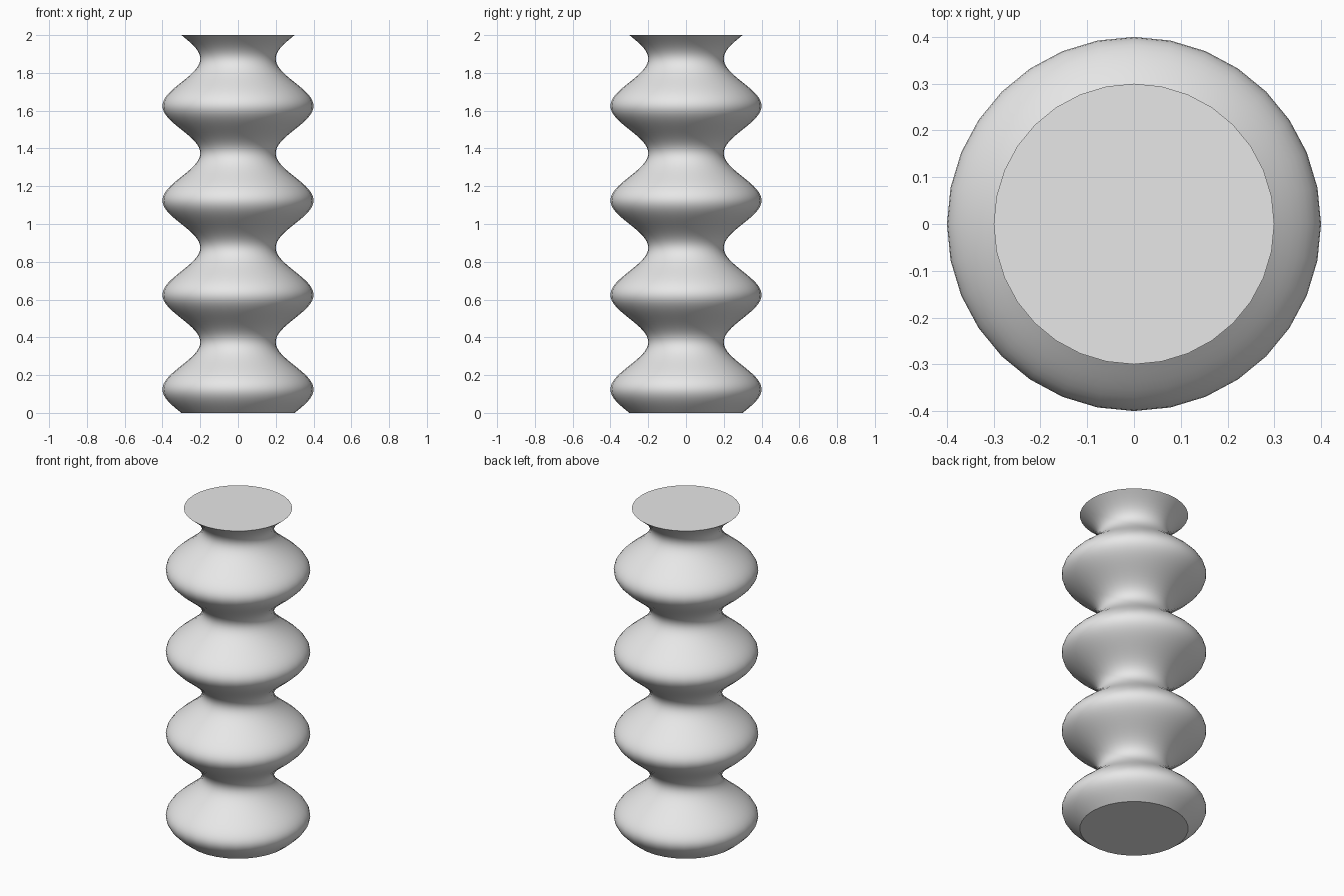
import bpy, bmesh, math

cube = bpy.data.objects.get("Cube")
if cube:
    bpy.data.objects.remove(cube, do_unlink=True)

SIDES = 32          # segments around the column
RINGS = 128         # steps along the height
HEIGHT = 2.0
WAVES = 4

# Plain grey material
grey = bpy.data.materials.new("light grey")
grey.use_nodes = True
colour = (0.8, 0.8, 0.8, 1.0)
grey.diffuse_color = colour
grey.node_tree.nodes["Principled BSDF"].inputs["Base Color"].default_value = colour


def ring(bm, radius, z):
    step = 2 * math.pi / SIDES
    return [bm.verts.new((radius * math.cos(i * step), radius * math.sin(i * step), z))
            for i in range(SIDES)]


# Column whose radius follows a sine wave along its height
bm = bmesh.new()
rings = []
for k in range(RINGS + 1):
    t = k / RINGS
    rings.append(ring(bm, 0.3 + 0.1 * math.sin(2 * math.pi * WAVES * t), HEIGHT * t))

for low, high in zip(rings, rings[1:]):
    for i in range(SIDES):
        j = (i + 1) % SIDES
        bm.faces.new((low[i], low[j], high[j], high[i]))

# Flat end caps
bm.faces.new(rings[0][::-1])
bm.faces.new(rings[-1])

mesh = bpy.data.meshes.new("wavy_column")
bm.to_mesh(mesh)
bm.free()
mesh.materials.append(grey)

column = bpy.data.objects.new("wavy_column", mesh)
bpy.context.collection.objects.link(column)

# Smooth sides, sharp cap rims
bpy.ops.object.select_all(action='DESELECT')
column.select_set(True)
bpy.context.view_layer.objects.active = column
bpy.ops.object.shade_smooth_by_angle(angle=math.radians(30))
